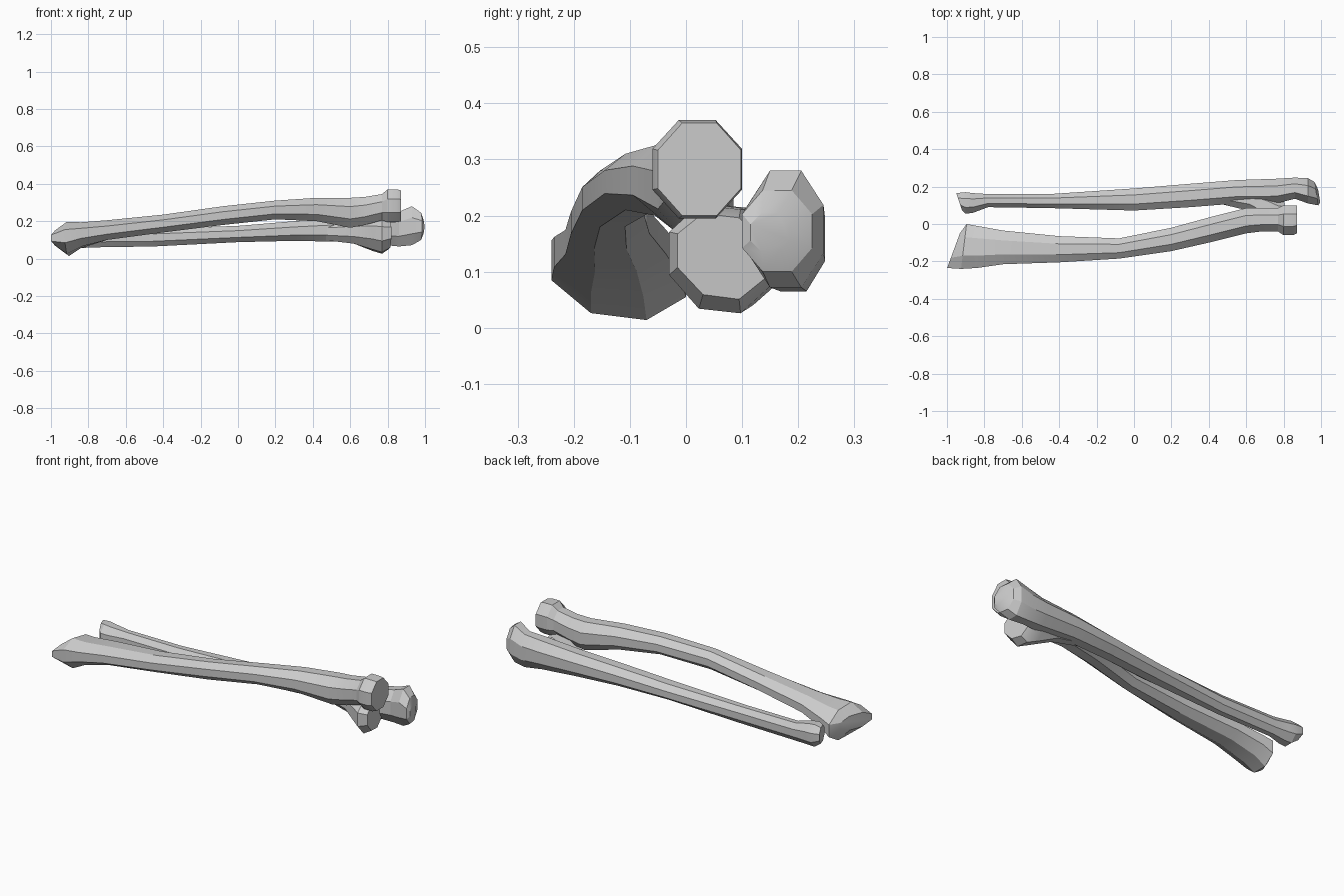
import bpy, bmesh, math

SIDES = 8

def loft(name, sections):
    """Skin octagonal sections (x, y_min, y_max, z_min, z_max, slant, roll) along x."""
    bm = bmesh.new()
    rings = []
    grow = 1 / math.cos(math.pi / SIDES)
    for x, y0, y1, z0, z1, slant, roll in sections:
        ring = []
        for i in range(SIDES):
            a = 2 * math.pi * (i + 0.5) / SIDES
            u, v = math.cos(a) * grow, math.sin(a) * grow
            # roll skews the section so one side sits lower than the other
            ring.append(bm.verts.new((x + slant * u,
                                      (y0 + y1) / 2 + (y1 - y0) / 2 * u,
                                      (z0 + z1) / 2 + (z1 - z0) / 2 * v + roll * u)))
        rings.append(ring)
    for a, b in zip(rings, rings[1:]):
        for i in range(SIDES):
            j = (i + 1) % SIDES
            bm.faces.new((a[i], a[j], b[j], b[i]))
    bm.faces.new(rings[0][::-1])
    bm.faces.new(rings[-1])
    bmesh.ops.recalc_face_normals(bm, faces=bm.faces)
    mesh = bpy.data.meshes.new(name)
    bm.to_mesh(mesh)
    bm.free()
    ob = bpy.data.objects.new(name, mesh)
    bpy.context.collection.objects.link(ob)
    bpy.ops.object.select_all(action='DESELECT')
    ob.select_set(True)
    bpy.context.view_layer.objects.active = ob
    bpy.ops.object.shade_smooth_by_angle(angle=math.radians(25))
    return ob

# front bone: wide wrist end, bowed shaft, tuberosity and disc-like head
loft("radius_bone", [
    (-0.965, -0.235, -0.05, 0.07, 0.15, 0.034, 0.0),
    (-0.91, -0.24, 0.0, 0.02, 0.19, 0.015, -0.015),
    (-0.84, -0.235, -0.01, 0.06, 0.19, 0, -0.01),
    (-0.70, -0.215, -0.035, 0.10, 0.205, 0, 0),
    (-0.40, -0.205, -0.065, 0.14, 0.235, 0, 0),
    (-0.08, -0.185, -0.077, 0.18, 0.28, 0, 0),
    (0.20, -0.145, -0.02, 0.21, 0.31, 0, 0),
    (0.42, -0.095, 0.04, 0.20, 0.325, 0, 0),
    (0.60, -0.05, 0.085, 0.165, 0.325, 0, 0),
    (0.68, -0.04, 0.085, 0.18, 0.33, 0, 0),
    (0.77, -0.04, 0.085, 0.205, 0.345, 0, 0),
    (0.80, -0.06, 0.10, 0.195, 0.37, 0, 0),
    (0.85, -0.06, 0.10, 0.195, 0.37, 0, 0),
    (0.872, -0.05, 0.098, 0.20, 0.365, 0, 0),
])

# rear bone: small wrist end, tapering shaft, rounded elbow knob
loft("ulna_bone", [
    (-0.935, 0.075, 0.165, 0.085, 0.175, -0.015, 0),
    (-0.90, 0.055, 0.17, 0.055, 0.18, 0, 0),
    (-0.86, 0.06, 0.165, 0.055, 0.175, 0, 0),
    (-0.78, 0.09, 0.16, 0.06, 0.16, 0, 0),
    (-0.45, 0.085, 0.16, 0.065, 0.16, 0, 0),
    (0.0, 0.072, 0.19, 0.088, 0.175, 0, 0),
    (0.30, 0.09, 0.215, 0.095, 0.20, 0, 0),
    (0.55, 0.11, 0.235, 0.09, 0.22, 0, 0),
    (0.76, 0.11, 0.242, 0.075, 0.235, 0, 0),
    (0.86, 0.135, 0.248, 0.065, 0.25, 0, 0),
    (0.93, 0.11, 0.245, 0.072, 0.28, 0, 0),
    (0.975, 0.10, 0.225, 0.10, 0.245, -0.01, 0),
    (0.99, 0.115, 0.185, 0.135, 0.205, -0.006, 0),
])

# shelf under the elbow notch, reaching below the radius head
loft("ulna_notch_shelf", [
    (0.45, 0.11, 0.20, 0.10, 0.19, 0, 0),
    (0.62, 0.07, 0.19, 0.08, 0.21, 0, 0),
    (0.72, 0.0, 0.17, 0.045, 0.215, 0, -0.01),
    (0.77, -0.03, 0.15, 0.03, 0.215, 0, -0.01),
    (0.81, -0.015, 0.14, 0.055, 0.20, -0.01, -0.01),
])
